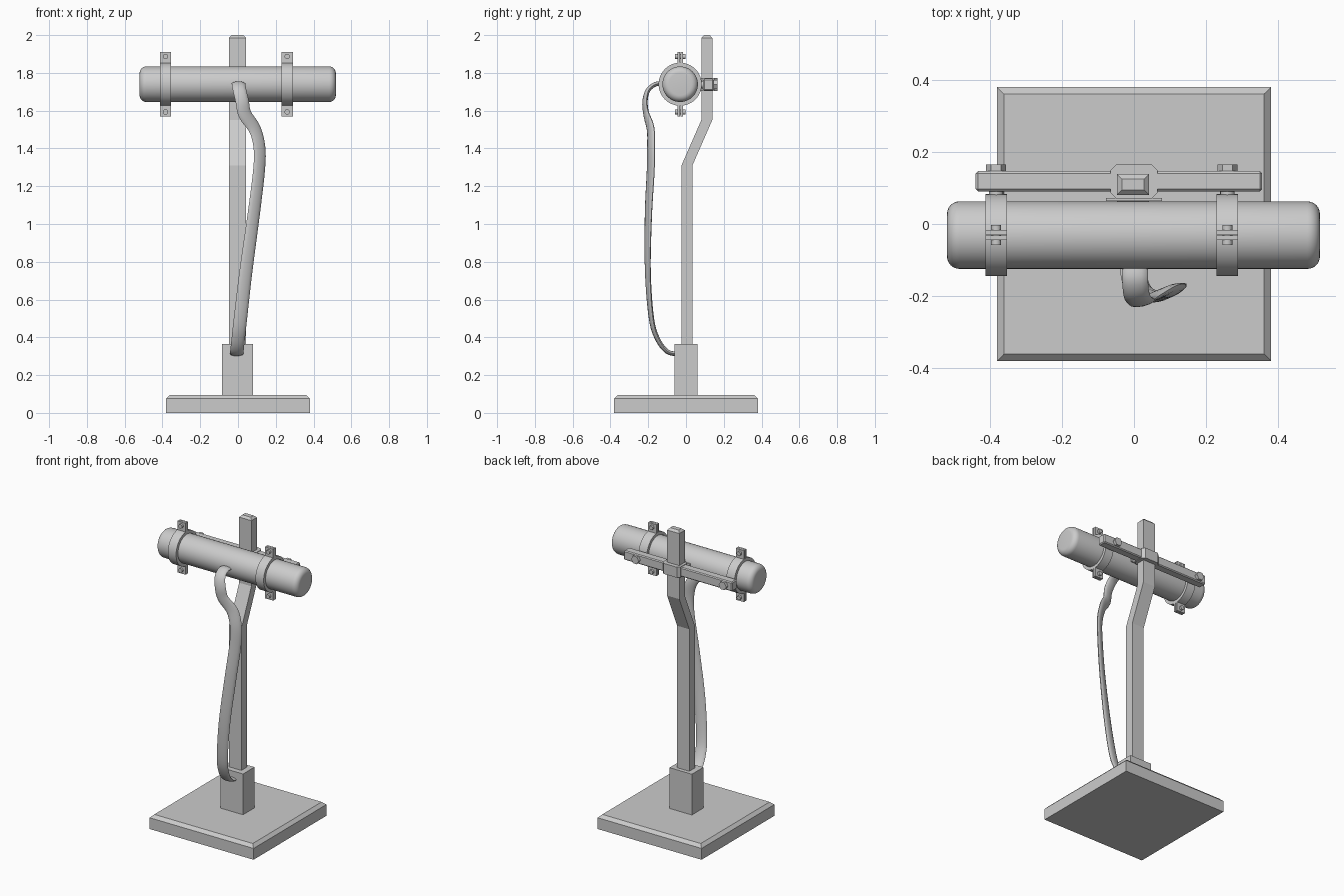
import bpy, bmesh
from math import sin, cos, pi, radians
from mathutils import Vector, Matrix

if "Cube" in bpy.data.objects:
    bpy.data.objects.remove(bpy.data.objects["Cube"], do_unlink=True)

AXIS_Y, AXIS_Z = -0.031, 1.74      # centre line of the tube
BAR_Y, BAR_Z = 0.119, 1.738        # centre line of the crossbar
CLAMP_X = (-0.384, 0.26)


def finish(name, bm, smooth=False):
    bmesh.ops.recalc_face_normals(bm, faces=bm.faces)
    mesh = bpy.data.meshes.new(name)
    bm.to_mesh(mesh)
    bm.free()
    obj = bpy.data.objects.new(name, mesh)
    bpy.context.collection.objects.link(obj)
    if smooth:
        bpy.ops.object.select_all(action='DESELECT')
        obj.select_set(True)
        bpy.context.view_layer.objects.active = obj
        bpy.ops.object.shade_smooth_by_angle(angle=radians(35))
    return obj


def loft(name, rings, smooth=False, closed=False):
    """Skin equal-sized rings of points, capping the ends unless closed."""
    bm = bmesh.new()
    rows = [[bm.verts.new(p) for p in ring] for ring in rings]
    n = len(rows[0])
    pairs = list(zip(rows, rows[1:]))
    if closed:
        pairs.append((rows[-1], rows[0]))
    else:
        bm.faces.new(rows[0])
        bm.faces.new(rows[-1])
    for a, b in pairs:
        for i in range(n):
            j = (i + 1) % n
            bm.faces.new((a[i], a[j], b[j], b[i]))
    return finish(name, bm, smooth)


def rect(cx, cy, z, hx, hy):
    return [(cx + sx * hx, cy + sy * hy, z)
            for sx, sy in ((-1, -1), (1, -1), (1, 1), (-1, 1))]


def box(name, centre, size, bevel=0):
    bm = bmesh.new()
    bmesh.ops.create_cube(bm, size=1)
    bmesh.ops.transform(bm, matrix=Matrix.Translation(centre) @ Matrix.Diagonal((*size, 1)),
                        verts=bm.verts)
    if bevel:
        bmesh.ops.bevel(bm, geom=bm.edges[:], offset=bevel, segments=1, affect='EDGES')
    return finish(name, bm)


def lathe_x(name, profile, segments=48, closed=False):
    """Revolve (x, radius) points about the tube axis."""
    rings = [[(x, AXIS_Y + r * cos(2 * pi * i / segments), AXIS_Z + r * sin(2 * pi * i / segments))
              for i in range(segments)] for x, r in profile]
    return loft(name, rings, True, closed)


def rod_y(name, x, y0, y1, z, radius, sides):
    rings = [[(x + radius * cos(2 * pi * i / sides), y, z + radius * sin(2 * pi * i / sides))
              for i in range(sides)] for y in (y0, y1)]
    return loft(name, rings, sides > 8)


# Base, socket and cranked pole
loft("base", [rect(0, 0, z, h, h) for z, h in ((0, 0.382), (0.075, 0.382), (0.095, 0.362))])
box("pole_socket", (-0.003, 0, 0.23), (0.164, 0.12, 0.272))
loft("pole", [rect(-0.003, y, z, 0.045 - c, 0.029 - c) for y, z, c in
              ((0.005, 0.3, 0), (0.005, 1.31, 0), (0.11, 1.55, 0), (0.11, 1.986, 0), (0.11, 2, 0.014))])

# Crossbar with a collar round the pole
box("crossbar", (-0.042, BAR_Y, BAR_Z), (0.798, 0.056, 0.062), 0.006)
hx, hy, c = 0.065, 0.048, 0.016
outline = [(-hx + c, -hy), (hx - c, -hy), (hx, -hy + c), (hx, hy - c),
           (hx - c, hy), (-hx + c, hy), (-hx, hy - c), (-hx, -hy + c)]
loft("pole_collar", [[(x, y + 0.118, BAR_Z + s * 0.035) for x, y in outline] for s in (-1, 1)])
box("collar_plate", (0, 0.068, BAR_Z), (0.156, 0.008, 0.056))

# Tube with rounded ends
R, FILLET, STEPS = 0.094, 0.035, 6
cap = [(FILLET * (1 - sin(a)), R - FILLET * (1 - cos(a)))
       for a in (pi / 2 * (1 - i / STEPS) for i in range(STEPS + 1))]
lathe_x("tube", [(-0.521 + d, r) for d, r in cap] + [(0.518 - d, r) for d, r in reversed(cap)])

# Split clamps, each with two bolted ears and a bolt into the crossbar
for side, x in zip(("right", "left"), CLAMP_X):
    lathe_x(f"{side}_clamp_ring", [(x - 0.03, 0.092), (x + 0.03, 0.092),
                                   (x + 0.03, 0.114), (x - 0.03, 0.114)], closed=True)
    for level, s in (("upper", 1), ("lower", -1)):
        for half, t in (("front", -1), ("back", 1)):
            box(f"{side}_{level}_{half}_ear", (x, AXIS_Y + t * 0.0075, AXIS_Z + s * 0.139),
                (0.06, 0.013, 0.064))
        rod_y(f"{side}_{level}_ear_bolt", x, AXIS_Y - 0.028, AXIS_Y + 0.028,
              AXIS_Z + s * 0.147, 0.014, 12)
    rod_y(f"{side}_bar_spacer", x, 0.07, 0.1, BAR_Z, 0.02, 16)
    rod_y(f"{side}_bar_bolt", x, 0.14, 0.166, BAR_Z, 0.028, 6)

# Flat cable: x, y, z and twist in degrees
path = [Vector(p) for p in (
    (0.003, -0.1, 1.735, 0), (0.003, -0.155, 1.742, 0), (0.008, -0.2, 1.71, 5),
    (0.022, -0.217, 1.65, 12), (0.037, -0.21, 1.58, 18), (0.09, -0.187, 1.5, 27),
    (0.114, -0.185, 1.4, 30), (0.111, -0.187, 1.28, 30), (0.083, -0.199, 1.05, 26),
    (0.042, -0.202, 0.75, 18), (0.013, -0.183, 0.5, 12), (0.001, -0.15, 0.39, 10),
    (-0.006, -0.1, 0.325, 8), (-0.006, -0.04, 0.31, 8))]


def smooth_path(points, steps):
    ext = [2 * points[0] - points[1]] + points + [2 * points[-1] - points[-2]]
    for a, b, c, d in zip(ext, ext[1:], ext[2:], ext[3:]):
        for i in range(steps):
            t = i / steps
            yield (2 * b + (c - a) * t + (2 * a - 5 * b + 4 * c - d) * t ** 2
                   + (3 * b - a - 3 * c + d) * t ** 3) / 2
    yield points[-1]


samples = list(smooth_path(path, 5))
rings = []
for i, p in enumerate(samples):
    tangent = (samples[min(i + 1, len(samples) - 1)] - samples[max(i - 1, 0)]).to_3d().normalized()
    across = Vector((cos(radians(p.w)), sin(radians(p.w)), 0))
    across = (across - tangent * across.dot(tangent)).normalized()
    normal = tangent.cross(across)
    rings.append([p.to_3d() + across * 0.036 * cos(a) + normal * 0.012 * sin(a)
                  for a in (2 * pi * k / 12 for k in range(12))])
loft("cable", rings, True)
